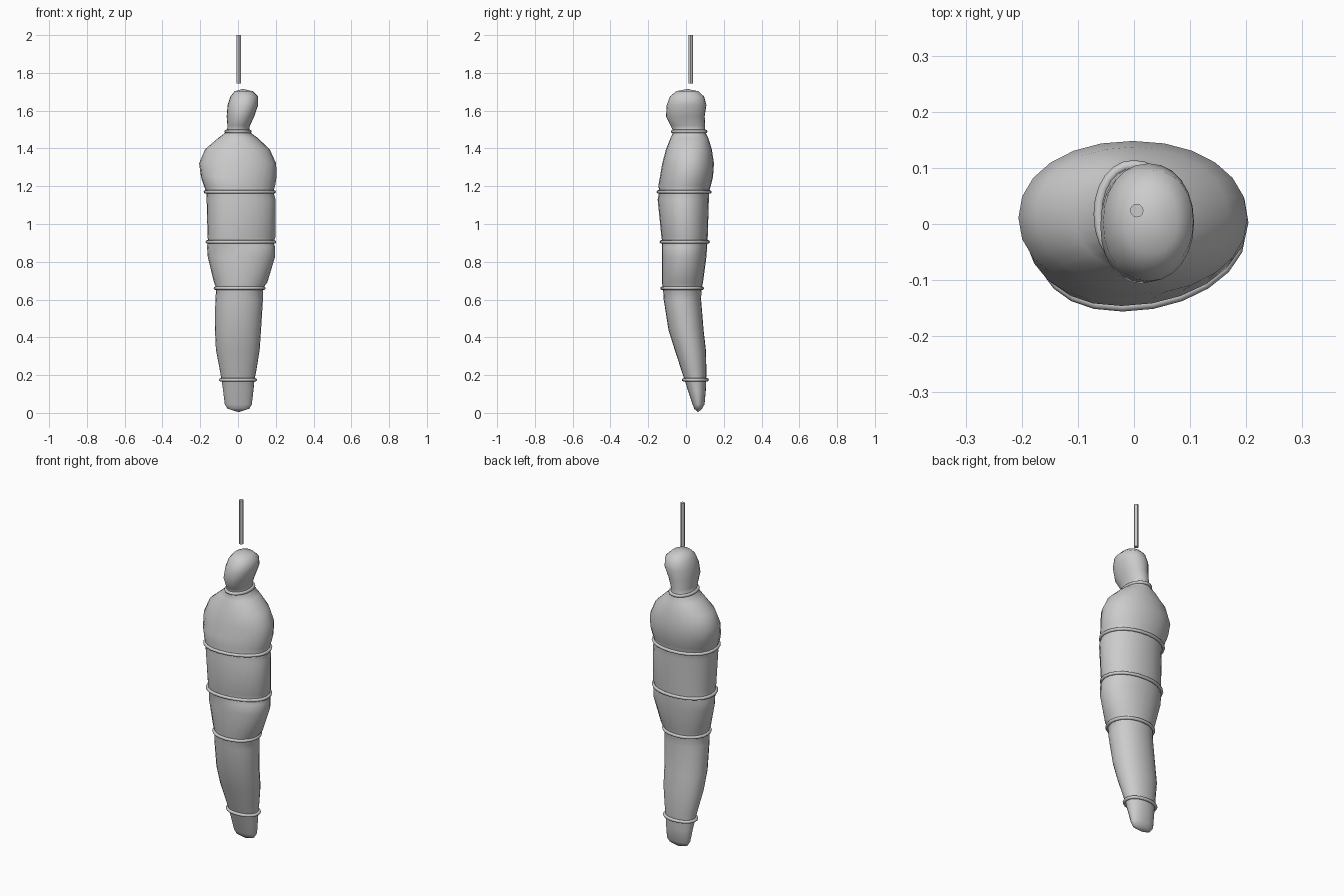
import bpy, bmesh
from math import sin, cos, pi, copysign

# Wrapped body cross-sections: z, left x, right x, front y, back y
ROWS = [
    (0.022, -0.055, 0.060, 0.043, 0.085),
    (0.045, -0.070, 0.073, 0.035, 0.098),
    (0.120, -0.079, 0.082, 0.010, 0.105),
    (0.175, -0.087, 0.087, -0.008, 0.107),
    (0.230, -0.097, 0.098, -0.026, 0.108),
    (0.335, -0.117, 0.115, -0.060, 0.105),
    (0.440, -0.122, 0.122, -0.093, 0.093),
    (0.600, -0.120, 0.132, -0.118, 0.080),
    (0.660, -0.115, 0.132, -0.122, 0.082),
    (0.690, -0.127, 0.155, -0.128, 0.090),
    (0.825, -0.160, 0.196, -0.128, 0.108),
    (0.880, -0.164, 0.196, -0.128, 0.112),
    (0.905, -0.158, 0.188, -0.126, 0.113),
    (0.930, -0.161, 0.198, -0.130, 0.115),
    (1.130, -0.166, 0.199, -0.150, 0.121),
    (1.170, -0.168, 0.187, -0.142, 0.122),
    (1.205, -0.182, 0.197, -0.146, 0.132),
    (1.250, -0.196, 0.204, -0.138, 0.143),
    (1.320, -0.206, 0.202, -0.126, 0.148),
    (1.395, -0.175, 0.168, -0.106, 0.137),
    (1.455, -0.105, 0.105, -0.082, 0.118),
    (1.490, -0.058, 0.058, -0.066, 0.100),
    (1.520, -0.056, 0.063, -0.082, 0.101),
    (1.570, -0.060, 0.086, -0.106, 0.099),
    (1.630, -0.055, 0.107, -0.102, 0.108),
    (1.675, -0.040, 0.106, -0.085, 0.096),
    (1.703, -0.018, 0.078, -0.052, 0.065),
]
SIDES = 24


def section(row, grow=0.0):
    """Slightly squared oval fitted to one row."""
    z, x0, x1, y0, y1 = row
    cx, cy = (x0 + x1) / 2, (y0 + y1) / 2
    rx, ry = (x1 - x0) / 2 + grow, (y1 - y0) / 2 + grow
    pts = []
    for i in range(SIDES):
        a = 2 * pi * i / SIDES
        c, s = cos(a), sin(a)
        x = cx + rx * copysign(abs(c) ** 0.95, c)
        y = cy + ry * copysign(abs(s) ** 0.95, s)
        if 0.9 < z < 1.3:          # chest bulges off-centre at the front
            x -= 0.03 * max(0, -s) ** 2
        pts.append((x, y, z))
    return pts


def finish(name, bm):
    bmesh.ops.recalc_face_normals(bm, faces=bm.faces)
    for f in bm.faces:
        f.smooth = True
    me = bpy.data.meshes.new(name)
    bm.to_mesh(me)
    bm.free()
    ob = bpy.data.objects.new(name, me)
    bpy.context.collection.objects.link(ob)
    return ob


def bridge(bm, a, b):
    n = len(a)
    for i in range(n):
        j = (i + 1) % n
        bm.faces.new((a[i], a[j], b[j], b[i]))


# Shrouded body with rounded foot and head caps
bm = bmesh.new()
loops = [[bm.verts.new(p) for p in section(r)] for r in ROWS]
for a, b in zip(loops, loops[1:]):
    bridge(bm, a, b)
foot = bm.verts.new((0.003, 0.064, 0.004))
crown = bm.verts.new((0.025, 0.007, 1.715))
for tip, loop in ((foot, loops[0]), (crown, loops[-1])):
    for i in range(SIDES):
        bm.faces.new((tip, loop[i], loop[(i + 1) % SIDES]))
finish("wrapped_body", bm)


# Rope ties around the narrowed sections
def tie(name, row, radius=0.009, steps=8):
    bm = bmesh.new()
    rings = []
    for k in range(steps):
        t = 2 * pi * k / steps
        z = row[0] + radius * sin(t)
        rings.append([bm.verts.new((x, y, z))
                      for x, y, _ in section(row, 0.005 + radius * cos(t))])
    for k in range(steps):
        bridge(bm, rings[k], rings[(k + 1) % steps])
    finish(name, bm)


for name, z in (("ankle_tie", 0.175), ("knee_tie", 0.66), ("hip_tie", 0.905),
                ("chest_tie", 1.17), ("neck_tie", 1.49)):
    tie(name, next(r for r in ROWS if r[0] == z))

# Hanging rope above the head
bpy.ops.mesh.primitive_cylinder_add(vertices=12, radius=0.012, depth=0.255,
                                    location=(0.005, 0.024, 1.8725))
rope = bpy.context.object
rope.name = "hanging_rope"
bpy.ops.object.shade_smooth_by_angle()
